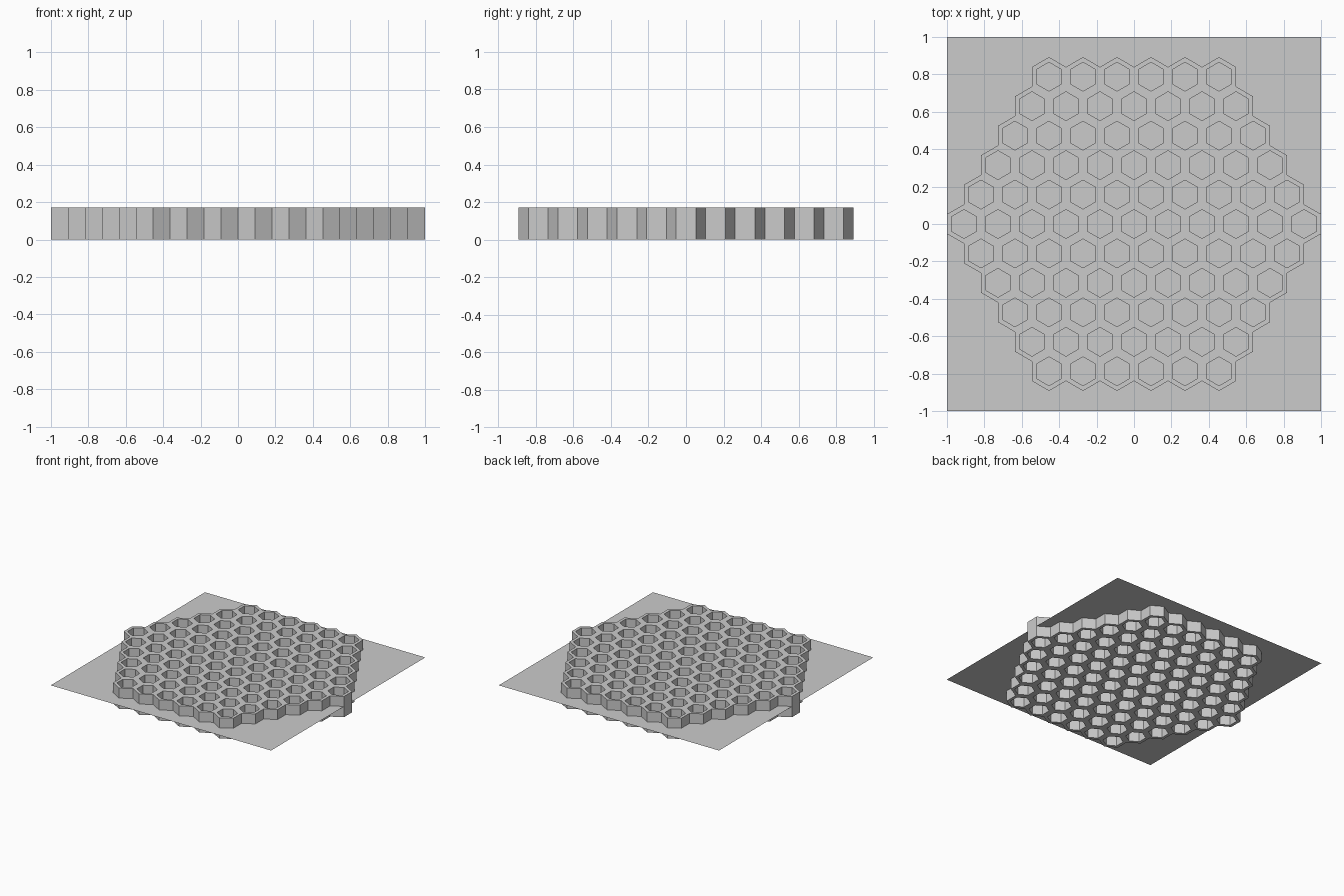
import bpy, bmesh, math

if "Cube" in bpy.data.objects:
    bpy.data.objects.remove(bpy.data.objects["Cube"])

PITCH = 2 / 11                      # cell width, flat to flat
R_OUT = PITCH / math.sqrt(3)        # outer corner radius
R_IN = 0.077                        # hole corner radius
HEIGHT, SHEET_Z = 0.17, 0.088
RINGS = 5                           # rows either side of the middle row


def make_object(name, bm):
    mesh = bpy.data.meshes.new(name)
    bm.to_mesh(mesh)
    bm.free()
    obj = bpy.data.objects.new(name, mesh)
    bpy.context.collection.objects.link(obj)
    return obj


def hex_loop(bm, cx, cy, r, z):
    return [bm.verts.new((cx + r * math.sin(k * math.pi / 3),
                          cy + r * math.cos(k * math.pi / 3), z)) for k in range(6)]


def add_tube(bm, cx, cy):
    # outer bottom, outer top, inner top, inner bottom, joined round
    loops = [hex_loop(bm, cx, cy, r, z) for r, z in
             ((R_OUT, 0), (R_OUT, HEIGHT), (R_IN, HEIGHT), (R_IN, 0))]
    for i in range(4):
        a, b = loops[i], loops[(i + 1) % 4]
        for k in range(6):
            n = (k + 1) % 6
            bm.faces.new((a[k], b[k], b[n], a[n]))


# Honeycomb of open hexagonal tubes filling a large hexagon
bm = bmesh.new()
for row in range(-RINGS, RINGS + 1):
    count = 2 * RINGS + 1 - abs(row)
    for i in range(count):
        add_tube(bm, (i - (count - 1) / 2) * PITCH, row * R_OUT * 1.5)
bmesh.ops.recalc_face_normals(bm, faces=bm.faces)
make_object("honeycomb_grid", bm)

# Thin square sheet passing through the middle of the cells
bm = bmesh.new()
bmesh.ops.create_grid(bm, x_segments=1, y_segments=1, size=1)
make_object("flat_sheet", bm).location.z = SHEET_Z
